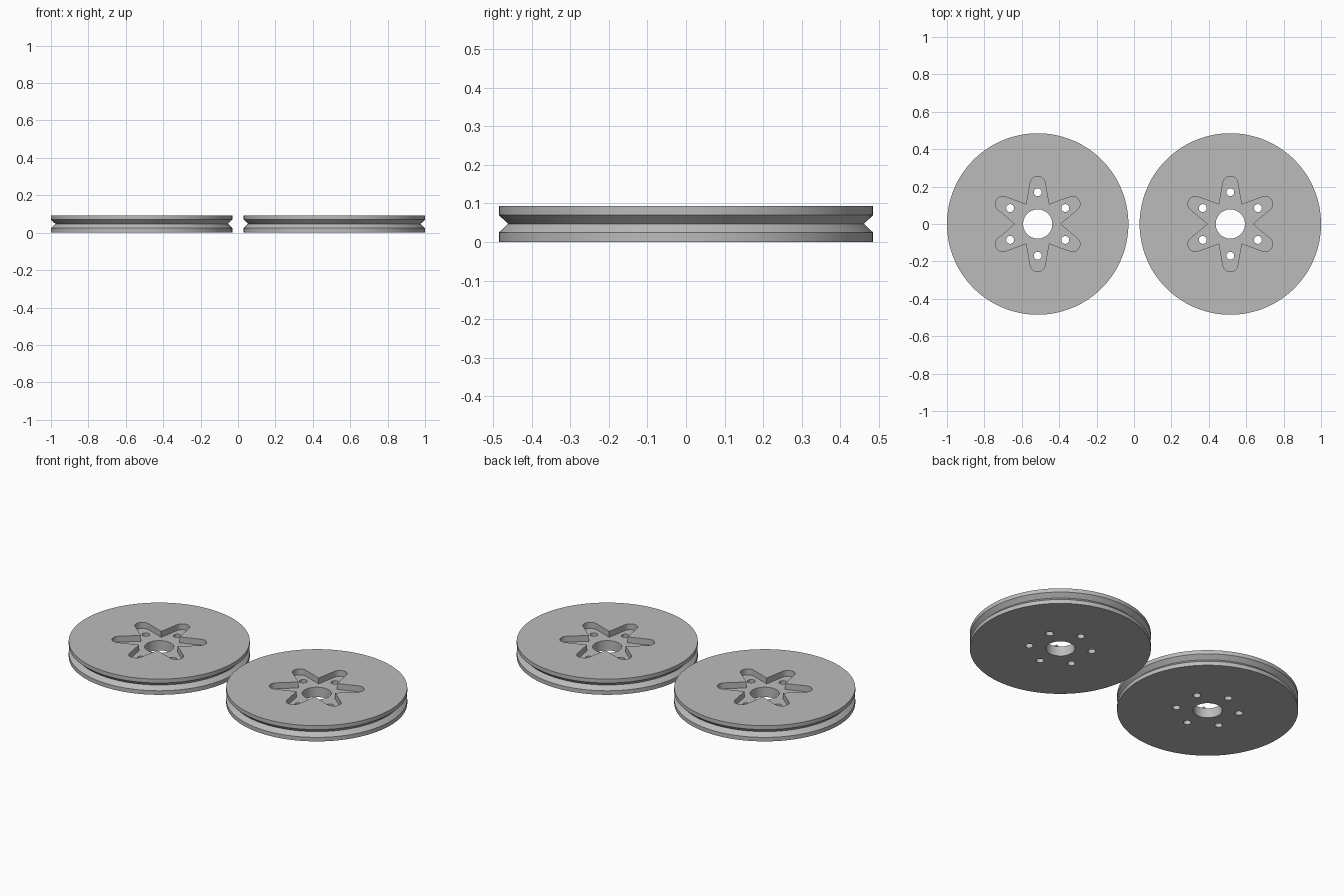
import bpy, bmesh
from math import sin, cos, pi, radians
from mathutils import Matrix, Vector

if "Cube" in bpy.data.objects:
    bpy.data.objects.remove(bpy.data.objects["Cube"], do_unlink=True)

R, H = 0.485, 0.093          # wheel radius and thickness
POCKET = 0.035               # depth of the star recess
SEGMENTS = 128

steel = bpy.data.materials.new("grey_metal")
steel.use_nodes = True
GREY = (0.5, 0.5, 0.5, 1)
steel.diffuse_color = GREY
steel.node_tree.nodes["Principled BSDF"].inputs["Base Color"].default_value = GREY


def make_object(name, bm):
    bmesh.ops.recalc_face_normals(bm, faces=bm.faces)
    mesh = bpy.data.meshes.new(name)
    bm.to_mesh(mesh)
    bm.free()
    mesh.materials.append(steel)
    obj = bpy.data.objects.new(name, mesh)
    bpy.context.collection.objects.link(obj)
    return obj


def lathe(name, profile):
    """Solid of revolution closed by flat end caps."""
    bm = bmesh.new()
    rings = [[bm.verts.new((r * cos(2 * pi * i / SEGMENTS), r * sin(2 * pi * i / SEGMENTS), z))
              for i in range(SEGMENTS)] for r, z in profile]
    for low, high in zip(rings, rings[1:]):
        for i in range(SEGMENTS):
            j = (i + 1) % SEGMENTS
            bm.faces.new((low[i], low[j], high[j], high[i]))
    bm.faces.new(rings[0])
    bm.faces.new(rings[-1])
    return make_object(name, bm)


def star_cutter():
    """Prism with six tapered arms that end in round tips."""
    tip, valley, centre = 0.04, 0.12, 0.215
    outline = []
    for arm in range(6):
        turn = Matrix.Rotation(arm * pi / 3, 3, 'Z')
        points = [Vector((valley * cos(pi / 3), valley * sin(pi / 3), 0))]
        for k in range(13):
            a = radians(8) + radians(164) * k / 12
            points.append(Vector((tip * cos(a), centre + tip * sin(a), 0)))
        outline += [turn @ p for p in points]
    bm = bmesh.new()
    face = bm.faces.new([bm.verts.new((p.x, p.y, H - POCKET)) for p in outline])
    top = bmesh.ops.extrude_face_region(bm, geom=[face])["geom"]
    bmesh.ops.translate(bm, vec=(0, 0, 2 * POCKET),
                        verts=[v for v in top if isinstance(v, bmesh.types.BMVert)])
    return make_object("star_cutter", bm)


def hole_cutter():
    """Centre bore and six bolt holes."""
    bm = bmesh.new()
    holes = [(0, 0, 0.078, 64)]
    for k in range(6):
        a = pi / 2 + k * pi / 3
        holes.append((0.17 * cos(a), 0.17 * sin(a), 0.021, 32))
    for x, y, r, n in holes:
        bmesh.ops.create_cone(bm, cap_ends=True, segments=n, radius1=r, radius2=r,
                              depth=4 * H, matrix=Matrix.Translation((x, y, 0)))
    return make_object("hole_cutter", bm)


# Grooved wheel body
wheel = lathe("right_pulley_wheel",
              [(R, 0), (R, 0.024), (0.461, 0.047), (R, 0.07), (R, H)])

# Cut the star recess and the holes, then bake the result
cutters = [star_cutter(), hole_cutter()]
for cutter in cutters:
    cutter.hide_render = True
    mod = wheel.modifiers.new(cutter.name, 'BOOLEAN')
    mod.operation, mod.solver, mod.object = 'DIFFERENCE', 'EXACT', cutter
bpy.context.view_layer.update()
baked = bpy.data.meshes.new_from_object(wheel.evaluated_get(bpy.context.evaluated_depsgraph_get()))
wheel.modifiers.clear()
wheel.data = baked
baked.materials.clear()
baked.materials.append(steel)
for cutter in cutters:
    bpy.data.objects.remove(cutter, do_unlink=True)

# Smooth curved walls, sharp rims
bpy.ops.object.select_all(action='DESELECT')
wheel.select_set(True)
bpy.context.view_layer.objects.active = wheel
bpy.ops.object.shade_smooth_by_angle(angle=radians(25))

# Matching pair side by side
wheel.location.x = -(1 - R)
twin = wheel.copy()
twin.data = wheel.data.copy()
twin.name = "left_pulley_wheel"
twin.location.x = 1 - R
bpy.context.collection.objects.link(twin)
